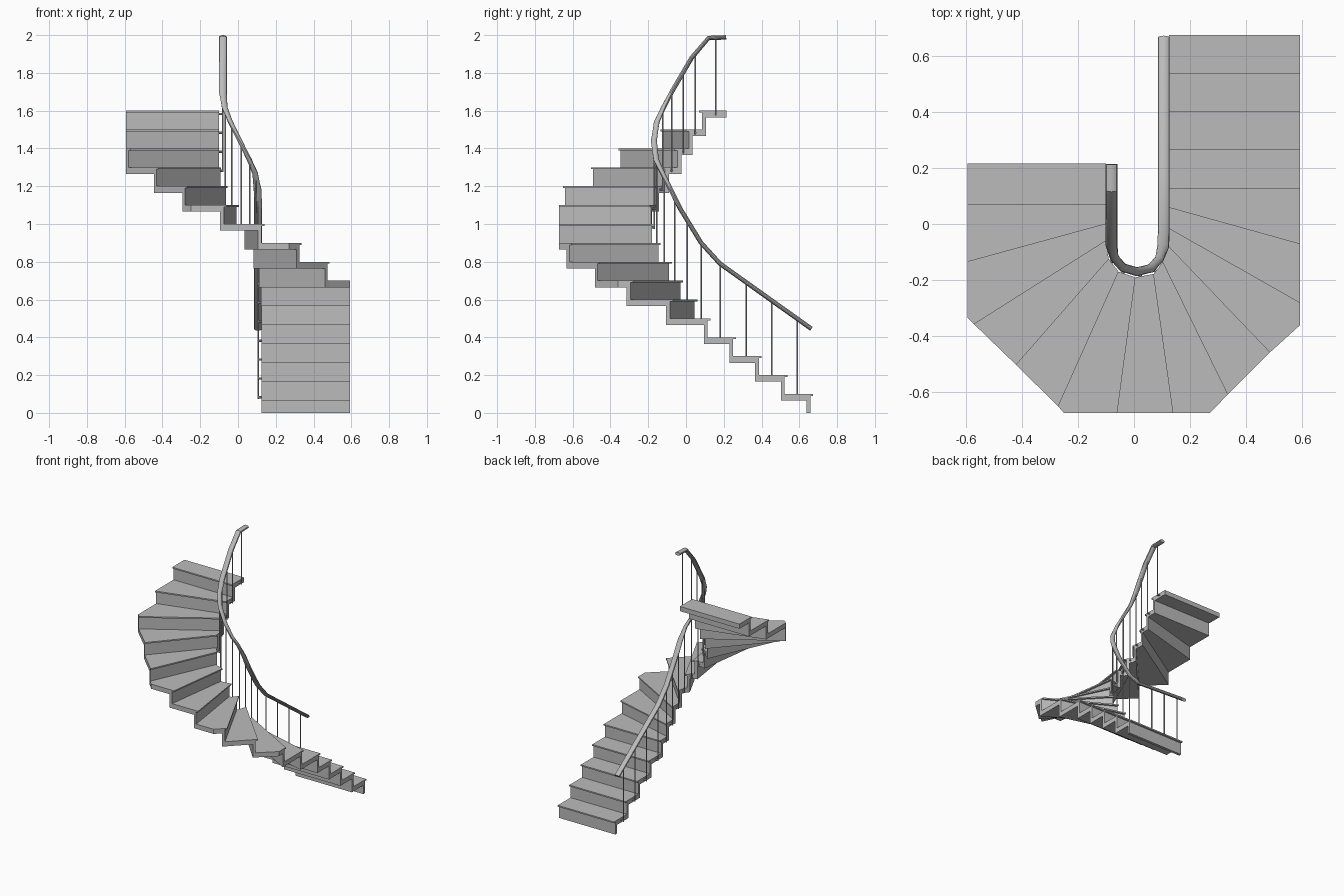
import bpy
import bmesh
import math
from mathutils import Vector

cube = bpy.data.objects.get("Cube")
if cube:
    bpy.data.objects.remove(cube, do_unlink=True)

RISE = 0.1        # height of one step
BOARD = 0.01      # thin tread board with nosing
SOFFIT = 0.035    # depth from tread top to underside
NOSE = 0.015      # overhang of the tread board
RISER = 0.02      # riser thickness


def make_material(name, value):
    mat = bpy.data.materials.new(name)
    mat.use_nodes = True
    colour = (value, value, value, 1)
    mat.diffuse_color = colour
    mat.node_tree.nodes["Principled BSDF"].inputs["Base Color"].default_value = colour
    return mat


GREY = make_material("plain_grey", 0.5)


def finish(bm, name):
    bmesh.ops.recalc_face_normals(bm, faces=bm.faces)
    mesh = bpy.data.meshes.new(name)
    bm.to_mesh(mesh)
    bm.free()
    mesh.materials.append(GREY)
    obj = bpy.data.objects.new(name, mesh)
    bpy.context.collection.objects.link(obj)
    return obj


def smooth(obj):
    bpy.ops.object.select_all(action="DESELECT")
    obj.select_set(True)
    bpy.context.view_layer.objects.active = obj
    bpy.ops.object.shade_smooth_by_angle(angle=math.radians(35))


class Path:
    """Plan outline that can be walked by distance."""

    def __init__(self, points):
        self.pts = [Vector(p) for p in points]
        self.dist = [0.0]
        for a, b in zip(self.pts, self.pts[1:]):
            self.dist.append(self.dist[-1] + (b - a).length)

    def at(self, s):
        s = min(s, self.dist[-1])
        for i in range(len(self.pts) - 1):
            if s <= self.dist[i + 1]:
                f = (s - self.dist[i]) / (self.dist[i + 1] - self.dist[i])
                return self.pts[i].lerp(self.pts[i + 1], f)
        return self.pts[-1]

    def span(self, s0, s1):
        s1 = min(s1, self.dist[-1])
        mid = [p for p, d in zip(self.pts, self.dist) if s0 + 1e-4 < d < s1 - 1e-4]
        return [self.at(s0)] + mid + [self.at(s1)]


# Plan: nosing line ends on the well side and on the wall side
straight = [0.673 - 0.136 * i for i in range(5)]
inner_pts = [(0.125, y) for y in straight] + [
    (0.125, 0.06), (0.125, -0.015), (0.12, -0.075), (0.103, -0.135),
    (0.07, -0.178), (0.005, -0.19), (-0.055, -0.17), (-0.09, -0.125),
    (-0.1, -0.06), (-0.1, 0), (-0.1, 0.07), (-0.1, 0.215)]
outer_pts = [(0.592, y) for y in straight] + [
    (0.592, -0.07), (0.592, -0.28), (0.485, -0.457), (0.335, -0.607),
    (0.14, -0.673), (-0.06, -0.673), (-0.27, -0.65), (-0.42, -0.502),
    (-0.57, -0.357), (-0.594, -0.135), (-0.594, 0.07), (-0.594, 0.215)]
corners = {6: (0.592, -0.36), 8: (0.27, -0.673), 10: (-0.25, -0.673), 13: (-0.594, -0.333)}

outline, marks = [], []
for i, p in enumerate(outer_pts):
    marks.append(len(outline))
    outline.append(p)
    if i in corners:
        outline.append(corners[i])
inner, outer = Path(inner_pts), Path(outline)
inner_s = inner.dist
outer_s = [outer.dist[m] for m in marks]
STEPS = len(inner_pts) - 1


def add_slab(bm, i, start, j, end, z0, z1):
    """Prism between nosing line i + start and nosing line j + end."""
    ring = inner.span(inner_s[i] + start, inner_s[j] + end)
    ring += outer.span(outer_s[i] + start, outer_s[j] + end)[::-1]
    low = [bm.verts.new((p.x, p.y, z0)) for p in ring]
    high = [bm.verts.new((p.x, p.y, z1)) for p in ring]
    bm.faces.new(low[::-1])
    bm.faces.new(high)
    n = len(ring)
    for k in range(n):
        m = (k + 1) % n
        bm.faces.new((low[k], low[m], high[m], high[k]))


# Steps: tread board, slab below it and riser
for i in range(STEPS):
    top = RISE * (i + 1)
    bm = bmesh.new()
    add_slab(bm, i, 0, i + 1, NOSE, top - BOARD, top)
    finish(bm, f"tread_board_{i + 1}")
    bm = bmesh.new()
    add_slab(bm, i, NOSE, i + 1, NOSE, top - SOFFIT, top - BOARD)
    base = top - RISE - SOFFIT if i else 0
    add_slab(bm, i, NOSE, i, NOSE + RISER, base, top - SOFFIT)
    finish(bm, f"step_body_{i + 1}")

# Handrail: flattened oval swept along the well
rail = [Vector(p) for p in (
    (0.106, 0.664, 0.445), (0.106, 0.18, 0.79), (0.106, 0.08, 0.9),
    (0.106, -0.03, 1.08), (0.104, -0.08, 1.18), (0.09, -0.125, 1.27),
    (0.06, -0.158, 1.34), (0.01, -0.17, 1.44), (-0.04, -0.155, 1.54),
    (-0.07, -0.12, 1.615), (-0.08, -0.075, 1.7), (-0.08, 0.03, 1.88),
    (-0.08, 0.12, 1.985), (-0.08, 0.213, 1.988))]
SIDES = 12
bm = bmesh.new()
rings = []
for i, p in enumerate(rail):
    before = (p - rail[i - 1]).normalized() if i else Vector()
    after = (rail[i + 1] - p).normalized() if i + 1 < len(rail) else Vector()
    along = (before + after).normalized()
    side = along.cross(Vector((0, 0, 1))).normalized()
    up = side.cross(along)
    half = 0.016 if p.y < -0.1 else 0.021
    angles = [math.tau * k / SIDES for k in range(SIDES)]
    rings.append([bm.verts.new(p + side * half * math.cos(a) + up * 0.012 * math.sin(a))
                  for a in angles])
for a, b in zip(rings, rings[1:]):
    for k in range(SIDES):
        m = (k + 1) % SIDES
        bm.faces.new((a[k], a[m], b[m], b[k]))
bm.faces.new(rings[0])
bm.faces.new(rings[-1][::-1])
smooth(finish(bm, "handrail"))


def rail_point(p):
    """Point on the handrail nearest to p in plan."""
    best = None
    for a, b in zip(rail, rail[1:]):
        d = (b - a).xy
        f = max(0, min(1, (p - a.xy).dot(d) / d.length_squared))
        q = a.lerp(b, f)
        if best is None or (q.xy - p).length < (best.xy - p).length:
            best = q
    return best


def rod(name, a, b, radius):
    bm = bmesh.new()
    bmesh.ops.create_cone(bm, cap_ends=True, segments=8, radius1=radius,
                          radius2=radius, depth=(b - a).length)
    turn = (b - a).to_track_quat("Z", "Y").to_matrix()
    bmesh.ops.rotate(bm, verts=bm.verts, matrix=turn)
    bmesh.ops.translate(bm, verts=bm.verts, vec=(a + b) / 2)
    smooth(finish(bm, name))


# Balusters: one per step, pinned to the tread side
for i in range(STEPS):
    s = (inner_s[i] + inner_s[i + 1]) / 2 + NOSE
    edge = inner.at(s)
    head = rail_point(edge)
    z = RISE * (i + 1) - SOFFIT / 2
    foot = Vector((head.x, head.y, z - 0.008))
    rod(f"baluster_{i + 1}", foot, head, 0.004)
    pin = Vector((head.x, head.y, z))
    out = (edge - head.xy).normalized() * 0.01
    rod(f"baluster_pin_{i + 1}", pin, Vector((edge.x + out.x, edge.y + out.y, z)), 0.006)
